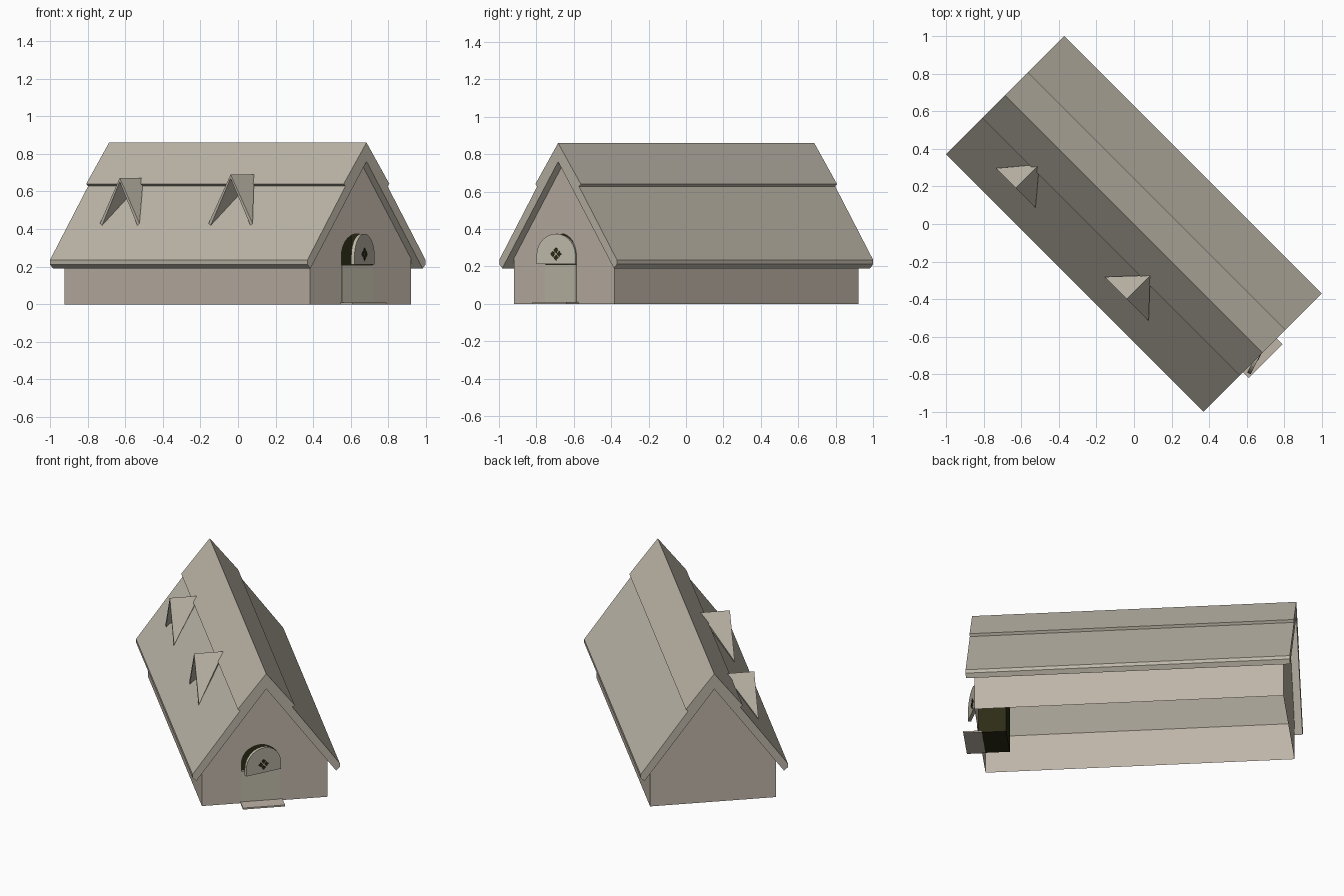
import bpy
import bmesh
from math import sin, cos, pi, radians
from mathutils import Matrix

cube = bpy.data.objects.get("Cube")
if cube:
    bpy.data.objects.remove(cube, do_unlink=True)

# The building is modelled along local x, then turned to stand diagonally
TURN = Matrix.Rotation(radians(-45), 4, "Z")


def material(name, rgb):
    m = bpy.data.materials.new(name)
    m.use_nodes = True
    m.diffuse_color = (*rgb, 1)
    m.node_tree.nodes["Principled BSDF"].inputs["Base Color"].default_value = (*rgb, 1)
    return m


WALL = material("warm stone", (0.52, 0.46, 0.39))
ROOF = material("grey beige roof", (0.51, 0.47, 0.395))
DOOR = material("pale door", (0.52, 0.49, 0.40))
DARK = material("dark olive", (0.025, 0.025, 0.008))


def add(name, verts, faces, mat, local=Matrix()):
    mesh = bpy.data.meshes.new(name)
    mesh.from_pydata(verts, [], faces)
    mesh.materials.append(mat)
    obj = bpy.data.objects.new(name, mesh)
    bpy.context.collection.objects.link(obj)
    obj.matrix_world = TURN @ local
    return obj


def prism(name, profile, x0, x1, mat, local=Matrix(), open_front=False):
    """Extrude a (y, z) profile from x0 to x1."""
    n = len(profile)
    verts = [(x, y, z) for x in (x0, x1) for y, z in profile]
    faces = [(i, (i + 1) % n, n + (i + 1) % n, n + i) for i in range(n)]
    faces.append(tuple(range(n))[::-1])
    if not open_front:
        faces.append(tuple(range(n, 2 * n)))
    obj = add(name, verts, faces, mat, local)
    bm = bmesh.new()
    bm.from_mesh(obj.data)
    bmesh.ops.recalc_face_normals(bm, faces=bm.faces)
    bm.to_mesh(obj.data)
    bm.free()
    return obj


def rect(y0, y1, z0, z1):
    return [(y0, z0), (y1, z0), (y1, z1), (y0, z1)]


def arch(y_right, y_left, z_bottom, z_spring, steps=14):
    """Round-topped outline, starting at the bottom of the y_right side."""
    mid, r = (y_right + y_left) / 2, (y_right - y_left) / 2
    curve = [(mid + r * cos(pi * i / steps), z_spring + r * sin(pi * i / steps))
             for i in range(steps + 1)]
    return [(y_right, z_bottom)] + curve + [(y_left, z_bottom)]


# Walls: open underneath, with an arched doorway in the front gable
FRONT, BACK, HALF, EAVE, PEAK = 0.92, -0.925, 0.38, 0.245, 0.76
HINGE, LATCH = 0.092, -0.142
gable = [(-HALF, 0), (-HALF, EAVE), (0, PEAK), (HALF, EAVE), (HALF, 0)]
front = gable + arch(HINGE, LATCH, 0, 0.258)
add("front_gable_wall", [(FRONT, y, z) for y, z in front],
    [tuple(range(len(front)))[::-1]], WALL)
add("back_gable_wall", [(BACK, y, z) for y, z in gable], [tuple(range(5))], WALL)
for side, label in ((-1, "right"), (1, "left")):
    y = side * HALF
    quad = [(BACK, y, 0), (FRONT, y, 0), (FRONT, y, EAVE), (BACK, y, EAVE)]
    add(label + "_side_wall", quad, [(0, 1, 2, 3)[::-side]], WALL)

# Roof: one thick stepped profile, mirrored about the ridge
outer = [(0.172, 0.64), (0.158, 0.628), (0.445, 0.235), (0.445, 0.212), (0.422, 0.19)]
profile = ([(0, 0.86)] + outer + [(0, PEAK)]
           + [(-y, z) for y, z in reversed(outer)])
prism("roof", profile, -0.97, 0.967, ROOF)


# Dormers: open tents of two thin sheets running back into the roof
def dormer(name, x, w, top):
    verts = [(x - w, -0.31, 0.43), (x, -0.31, top),
             (x + w, -0.31, 0.43), (x, -0.132, top)]
    obj = add(name, verts, [(0, 1, 3), (2, 3, 1)], ROOF)
    mod = obj.modifiers.new("thickness", "SOLIDIFY")
    mod.thickness = 0.02
    mod.offset = -1


dormer("back_dormer", -0.58, 0.149, 0.672)
dormer("front_dormer", 0.254, 0.166, 0.69)

# Dark entry recess behind the doorway
prism("entry_recess", rect(LATCH - 0.006, HINGE + 0.006, 0.002, 0.385),
      0.755, FRONT - 0.001, DARK, open_front=True)

# Lower half door and threshold slab
prism("lower_door", rect(LATCH, HINGE, 0.01, 0.21), 0.908, 0.924, DOOR)
prism("threshold", rect(-0.148, 0.106, 0, 0.01), 0.9, 1.011, WALL)

# Upper half door standing ajar on its hinge
ajar = Matrix.Translation((FRONT, HINGE, 0)) @ Matrix.Rotation(radians(18), 4, "Z")
width = HINGE - LATCH
prism("upper_door", arch(0, -width, 0.212, 0.258), -0.008, 0.012, DOOR, ajar)

# Four small diamond panes make the door window
for dy, dz in ((0, 1), (0, -1), (1, 0), (-1, 0)):
    cy, cz = -width / 2 + dy * 0.019, 0.267 + dz * 0.02
    pane = [(cy - 0.015, cz), (cy, cz - 0.016), (cy + 0.015, cz), (cy, cz + 0.016)]
    prism("door_window_pane", pane, -0.010, 0.014, DARK, ajar)
